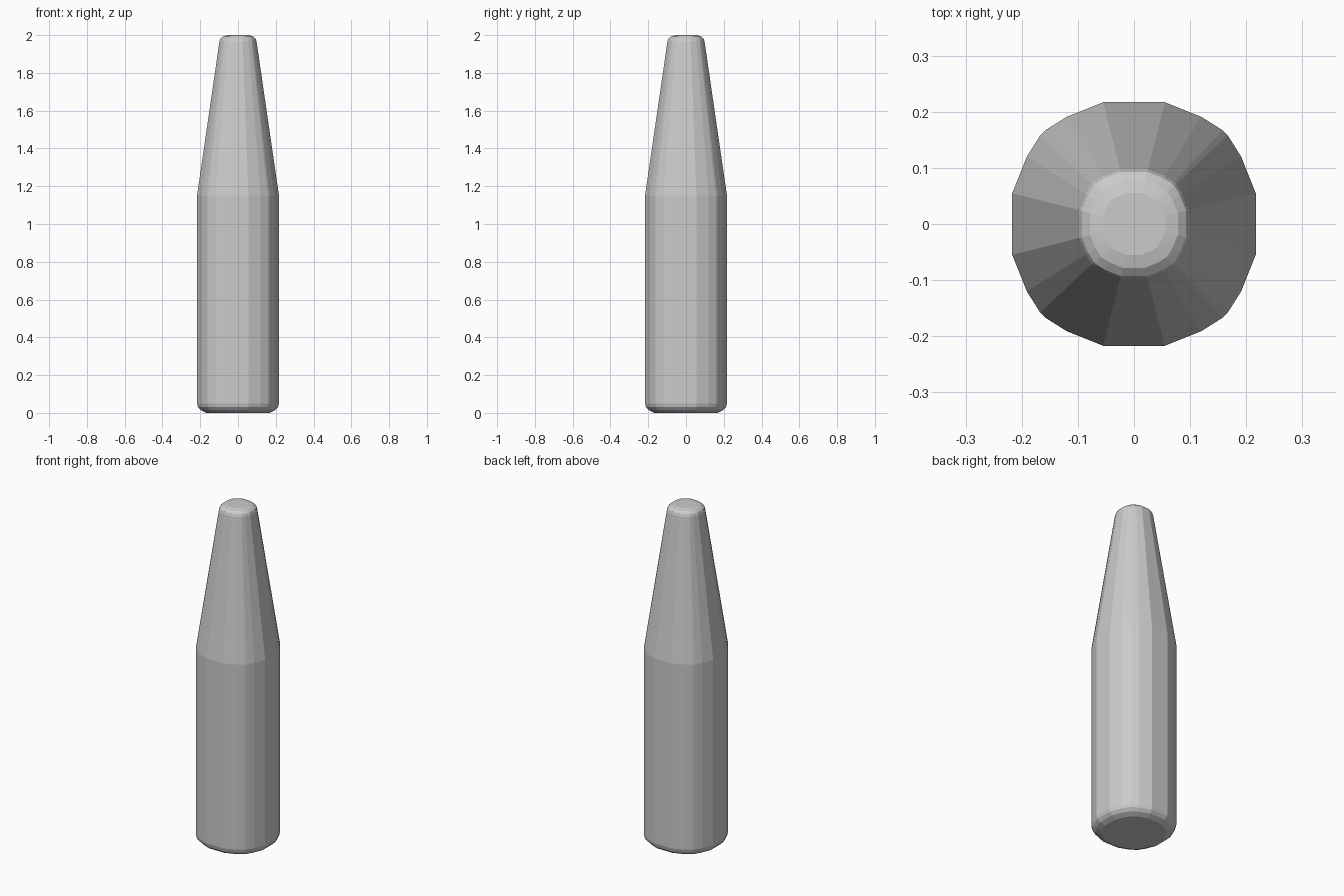
import bpy, bmesh

if "Cube" in bpy.data.objects:
    bpy.data.objects.remove(bpy.data.objects["Cube"])

# One quadrant of the rounded-square cross-section at full width
HALF = 0.217
quad = [(0.217, 0.055), (0.191, 0.12), (0.167, 0.158),
        (0.158, 0.167), (0.12, 0.191), (0.055, 0.217)]
section = []
for _ in range(4):
    section += quad
    quad = [(-y, x) for x, y in quad]

# Side profile: (half width, height)
profile = [(0.168, 0.0), (0.197, 0.014), (0.212, 0.031), (0.217, 0.05),
           (0.217, 1.15), (0.098, 1.968), (0.093, 1.982), (0.078, 1.994), (0.055, 2.0)]

# Loft the section along the profile and cap both ends
bm = bmesh.new()
rings = [[bm.verts.new((x * w / HALF, y * w / HALF, z)) for x, y in section]
         for w, z in profile]
n = len(section)
for a, b in zip(rings, rings[1:]):
    for i in range(n):
        j = (i + 1) % n
        bm.faces.new((a[i], a[j], b[j], b[i]))
bm.faces.new(rings[0][::-1])
bm.faces.new(rings[-1])
bmesh.ops.recalc_face_normals(bm, faces=bm.faces)

# Tapered post, flat shaded
mesh = bpy.data.meshes.new("tapered_post")
bm.to_mesh(mesh)
bm.free()
post = bpy.data.objects.new("tapered_post", mesh)
bpy.context.collection.objects.link(post)
